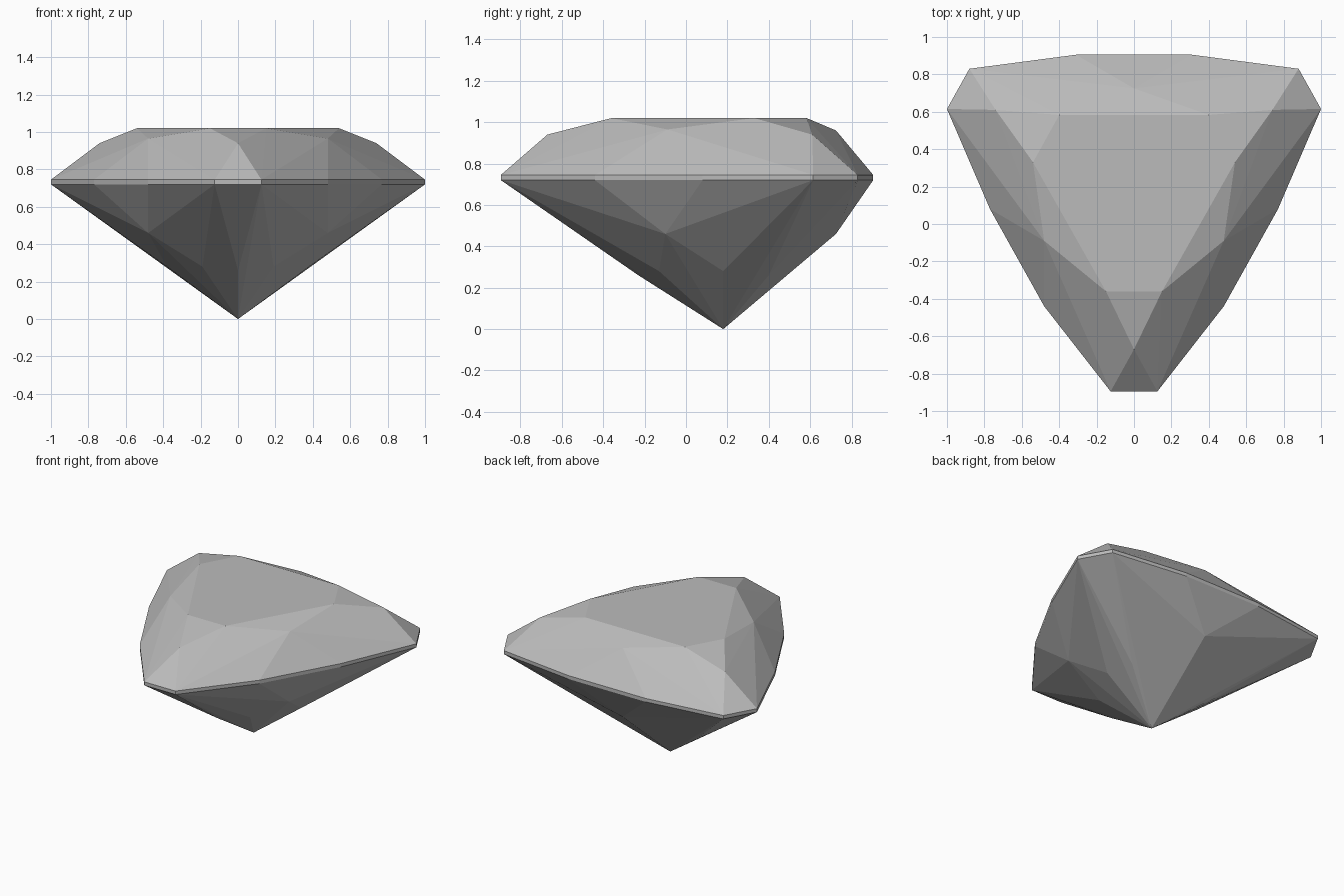
import bpy, bmesh, math

cube = bpy.data.objects.get("Cube")
if cube:
    bpy.data.objects.remove(cube, do_unlink=True)

stone = bpy.data.materials.new("grey stone")
stone.use_nodes = True
colour = (0.5, 0.5, 0.5, 1)
stone.diffuse_color = colour
stone.node_tree.nodes["Principled BSDF"].inputs["Base Color"].default_value = colour

GIRDLE_LOW, GIRDLE_HIGH, TABLE = 0.72, 0.745, 1.02

# Half of the shield outline, from the back round to the narrow front
OUTLINE = [(0.31, 0.905), (0.88, 0.83), (1, 0.615), (0.77, 0.08), (0.48, -0.44), (0.125, -0.895)]


def mirrored(points):
    return [(x * s, y, z) for x, y, z in points for s in ((1, -1) if x else (1,))]


def ring(z):
    return mirrored([(x, y, z) for x, y in OUTLINE])


def cut_part(name, points, open_heights):
    """Wrap flat facets round the points and leave the joining planes open."""
    bm = bmesh.new()
    for p in points:
        bm.verts.new(p)
    bmesh.ops.convex_hull(bm, input=bm.verts[:])
    caps = [f for f in bm.faces
            if any(all(abs(v.co.z - h) < 1e-4 for v in f.verts) for h in open_heights)]
    bmesh.ops.delete(bm, geom=caps, context="FACES")
    bmesh.ops.dissolve_limit(bm, angle_limit=math.radians(0.5), verts=bm.verts[:], edges=bm.edges[:])
    bmesh.ops.delete(bm, geom=[v for v in bm.verts if not v.link_faces], context="VERTS")
    mesh = bpy.data.meshes.new(name)
    bm.to_mesh(mesh)
    bm.free()
    mesh.materials.append(stone)
    bpy.context.collection.objects.link(bpy.data.objects.new(name, mesh))


# Crown: flat table and the ring of star points below it
table = mirrored([(0.4, 0.583, TABLE), (0.54, 0.33, TABLE), (0.15, -0.36, TABLE)])
stars = mirrored([(0, 0.725, 0.96), (0.74, 0.61, 0.94), (0.48, -0.09, 0.965), (0, -0.67, 0.94)])
cut_part("crown", ring(GIRDLE_HIGH) + table + stars, [GIRDLE_HIGH])

# Girdle: thin upright band
cut_part("girdle", ring(GIRDLE_LOW) + ring(GIRDLE_HIGH), [GIRDLE_LOW, GIRDLE_HIGH])

# Pavilion: facets running down to the point
upper = mirrored([(0, 0.725, 0.46), (0.48, -0.1, 0.46)])
lower = mirrored([(0.35, 0.4, 0.26), (0.38, 0.18, 0.28), (0.19, -0.13, 0.28), (0, -0.23, 0.26)])
cut_part("pavilion", ring(GIRDLE_LOW) + upper + lower + [(0, 0.18, 0)], [GIRDLE_LOW])
